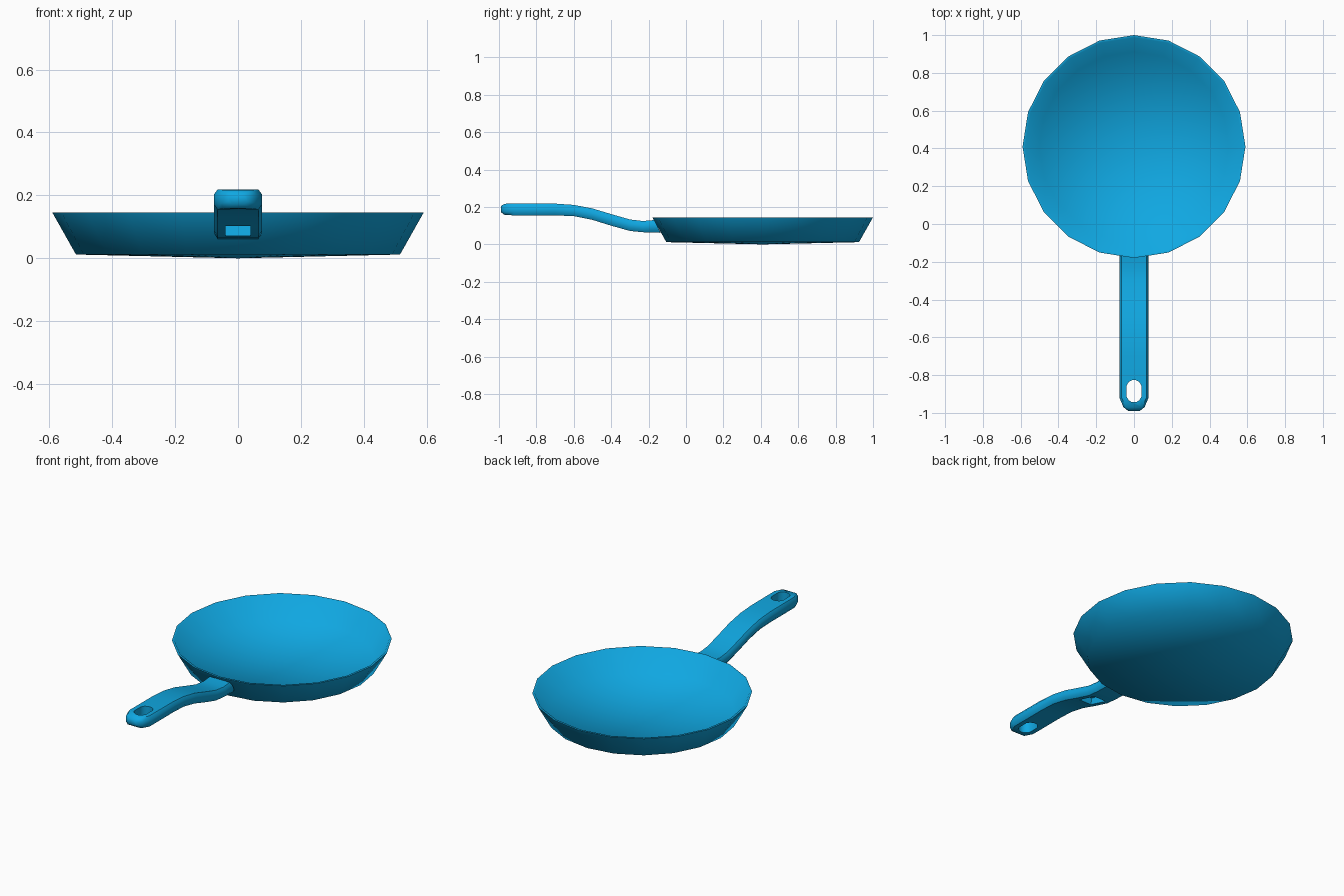
import bpy, bmesh, math

if "Cube" in bpy.data.objects:
    bpy.data.objects.remove(bpy.data.objects["Cube"])

blue = bpy.data.materials.new("bright blue")
blue.use_nodes = True
blue.diffuse_color = (0.005, 0.39, 0.76, 1)
blue.node_tree.nodes["Principled BSDF"].inputs["Base Color"].default_value = blue.diffuse_color


def finish(name, bm):
    """Turn a bmesh into a named blue object."""
    bmesh.ops.recalc_face_normals(bm, faces=bm.faces)
    mesh = bpy.data.meshes.new(name)
    bm.to_mesh(mesh)
    bm.free()
    mesh.materials.append(blue)
    obj = bpy.data.objects.new(name, mesh)
    bpy.context.collection.objects.link(obj)
    return obj


def bridge(bm, rings):
    """Join consecutive closed rings with quads."""
    for a, b in zip(rings, rings[1:]):
        for i in range(len(a)):
            j = (i + 1) % len(a)
            bm.faces.new((a[i], a[j], b[j], b[i]))


def smooth(obj, degrees):
    bpy.ops.object.select_all(action='DESELECT')
    obj.select_set(True)
    bpy.context.view_layer.objects.active = obj
    bpy.ops.object.shade_smooth_by_angle(angle=math.radians(degrees))


def cut(obj, cutter):
    """Subtract the cutter, then discard it."""
    cutter.hide_render = True
    mod = obj.modifiers.new("cut", 'BOOLEAN')
    mod.operation = 'DIFFERENCE'
    mod.solver = 'EXACT'
    mod.object = cutter
    bpy.context.view_layer.objects.active = obj
    bpy.ops.object.modifier_apply(modifier=mod.name)
    bpy.data.objects.remove(cutter)


def prism(name, outline, vector):
    """Extrude a closed outline along a vector."""
    bm = bmesh.new()
    rings = [[bm.verts.new([c + v * k for c, v in zip(p, vector)]) for p in outline]
             for k in (0, 1)]
    bridge(bm, rings)
    for ring in rings:
        bm.faces.new(ring)
    return finish(name, bm)


# Pan body: a 20-sided shell with gently dished inner and outer floors
SIDES, CENTRE_Y = 20, 0.41
bm = bmesh.new()
rings = []
for r, z in ((0.515, 0.012), (0.59, 0.145), (0.577, 0.145), (0.502, 0.026)):
    rings.append([bm.verts.new((r * math.sin(math.tau * i / SIDES),
                                CENTRE_Y + r * math.cos(math.tau * i / SIDES), z))
                  for i in range(SIDES)])
bridge(bm, rings)
for ring, z in ((rings[0], 0.0), (rings[-1], 0.014)):
    hub = bm.verts.new((0, CENTRE_Y, z))
    for i in range(SIDES):
        bm.faces.new((ring[i], ring[(i + 1) % SIDES], hub))
pan = finish("pan_body", bm)
smooth(pan, 70)

# Handle: chamfered bar swept along a gentle S, as (y, bottom, top, half width)
stations = [
    (-0.99, 0.172, 0.205, 0.030), (-0.97, 0.158, 0.217, 0.056),
    (-0.92, 0.155, 0.219, 0.077), (-0.70, 0.155, 0.218, 0.077),
    (-0.60, 0.151, 0.211, 0.077), (-0.50, 0.131, 0.192, 0.077),
    (-0.40, 0.100, 0.162, 0.077), (-0.30, 0.072, 0.133, 0.077),
    (-0.23, 0.065, 0.125, 0.077), (-0.15, 0.062, 0.130, 0.077),
]
bm = bmesh.new()
rings = []
for y, low, high, w in stations:
    c, d = 0.012, (high - low) * 0.27
    half = [(w - c, low), (w, low + d), (w, high - d), (w - c, high)]
    section = half + [(-x, z) for x, z in reversed(half)]
    # The last section leans to meet the flared pan wall
    lean = -0.5 if y == stations[-1][0] else 0
    rings.append([bm.verts.new((x, y + lean * (z - 0.09), z)) for x, z in section])
bridge(bm, rings)
bm.faces.new(rings[0])
bm.faces.new(rings[-1])
handle = finish("handle", bm)

# Hanging hole: rounded slot straight through the handle tip
slot = []
for i in range(12):
    a = math.tau * (i + 0.5) / 12
    slot.append((0.040 * math.cos(a),
                 -0.885 + 0.040 * math.sin(a) + math.copysign(0.02, math.sin(a)), 0.1))
cut(handle, prism("hanging_hole_cutter", slot, (0, 0, 0.2)))

# Underside recess: shallow pocket with a leaning rear wall
pocket = [(-0.040, y, z) for y, z in ((-0.42, 0.05), (-0.31, 0.05), (-0.25, 0.108), (-0.40, 0.138))]
cut(handle, prism("recess_cutter", pocket, (0.08, 0, 0)))
smooth(handle, 40)
